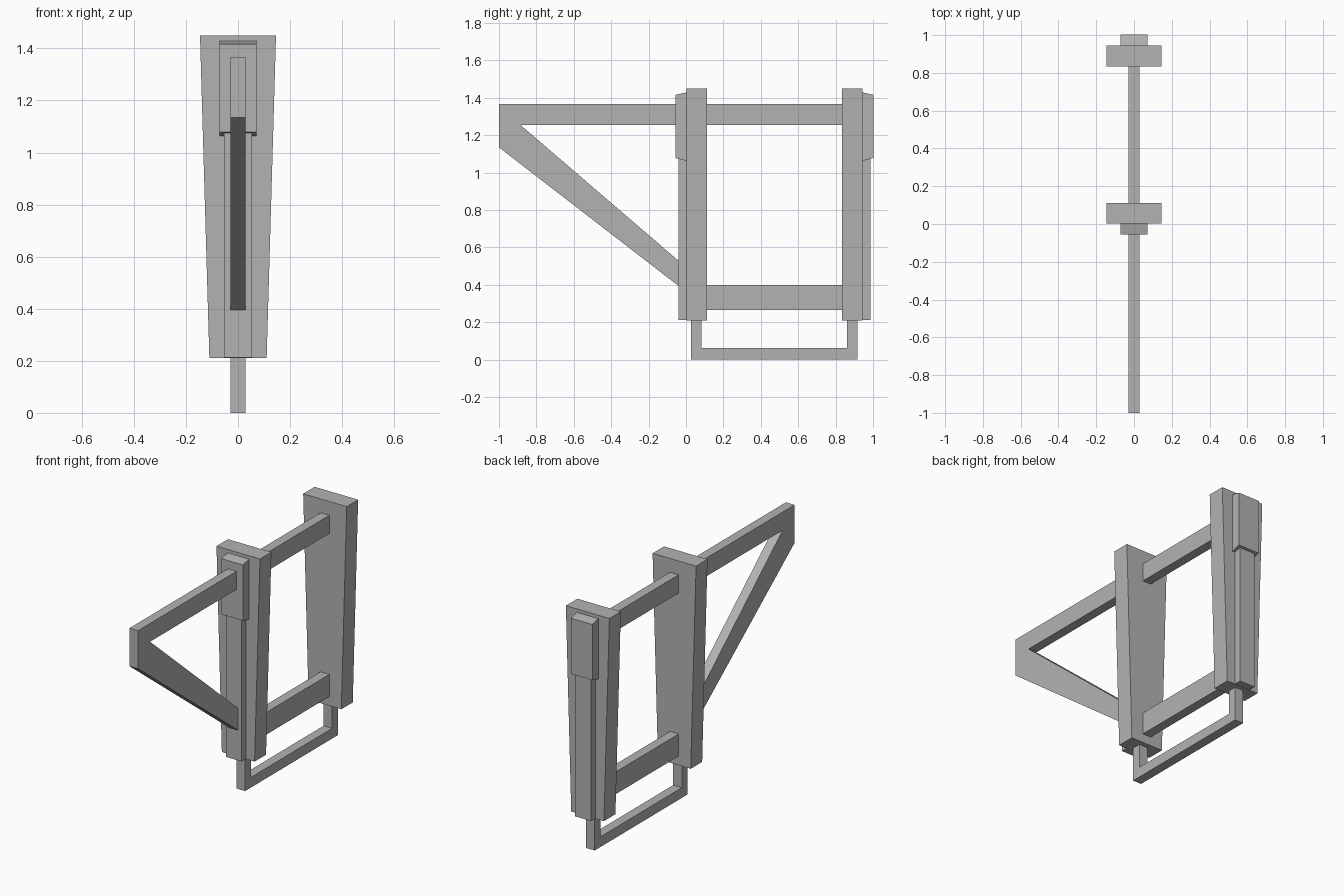
import bpy
import bmesh

if "Cube" in bpy.data.objects:
    bpy.data.objects.remove(bpy.data.objects["Cube"], do_unlink=True)

GREY = (0.45, 0.45, 0.45, 1)
grey = bpy.data.materials.new("plain grey")
grey.use_nodes = True
grey.diffuse_color = GREY
grey.node_tree.nodes["Principled BSDF"].inputs["Base Color"].default_value = GREY

MID = 0.473    # y of the plane midway between the two posts
BAR = 0.029    # half width of the bars


def prism(name, outline, start, end):
    """Extrude a closed outline of 3D points from offset start to end."""
    bm = bmesh.new()
    face = bm.faces.new([bm.verts.new([a + b for a, b in zip(p, start)]) for p in outline])
    out = bmesh.ops.extrude_face_region(bm, geom=[face])
    verts = [v for v in out["geom"] if isinstance(v, bmesh.types.BMVert)]
    bmesh.ops.translate(bm, verts=verts, vec=[b - a for a, b in zip(start, end)])
    bmesh.ops.recalc_face_normals(bm, faces=bm.faces)
    mesh = bpy.data.meshes.new(name)
    bm.to_mesh(mesh)
    bm.free()
    mesh.materials.append(grey)
    obj = bpy.data.objects.new(name, mesh)
    bpy.context.scene.collection.objects.link(obj)
    return obj


def side_profile(name, points, half):
    """Side outline (y, z) made 2 * half wide in x."""
    return prism(name, [(0, y, z) for y, z in points], (-half, 0, 0), (half, 0, 0))


def bar(name, y0, y1, z0, z1, half=BAR):
    return side_profile(name, [(y0, z0), (y1, z0), (y1, z1), (y0, z1)], half)


# Tapered posts with a raised strip and a chamfered cap on the outer face
for label, flip in (("front", False), ("back", True)):
    def f(y):
        return 2 * MID - y if flip else y

    taper = [(-0.11, 0, 0.21), (0.11, 0, 0.21), (0.146, 0, 1.45), (-0.146, 0, 1.45)]
    prism(label + "_post", taper, (0, f(0.002), 0), (0, f(0.112), 0))
    bar(label + "_strip", f(-0.041), f(0.002), 0.212, 1.1, 0.053)
    cap = [(0.002, 1.063), (-0.056, 1.078), (-0.056, 1.416), (0.002, 1.429)]
    side_profile(label + "_cap", [(f(y), z) for y, z in cap], 0.072)

# Crossbars between the posts
bar("upper_crossbar", 0.112, 2 * MID - 0.112, 1.255, 1.366)
bar("lower_crossbar", 0.112, 2 * MID - 0.112, 0.265, 0.4)

# Projecting arm with a diagonal brace
side_profile("front_arm", [(-1, 1.366), (-0.056, 1.366), (-0.056, 1.255), (-0.885, 1.255),
                           (-0.041, 0.53), (-0.041, 0.395), (-1, 1.135)], BAR)

# Hanging loop under the posts
side_profile("bottom_loop", [(0.027, 0.21), (0.027, 0), (0.917, 0), (0.917, 0.21),
                             (0.862, 0.21), (0.862, 0.062), (0.082, 0.062), (0.082, 0.21)], BAR)
